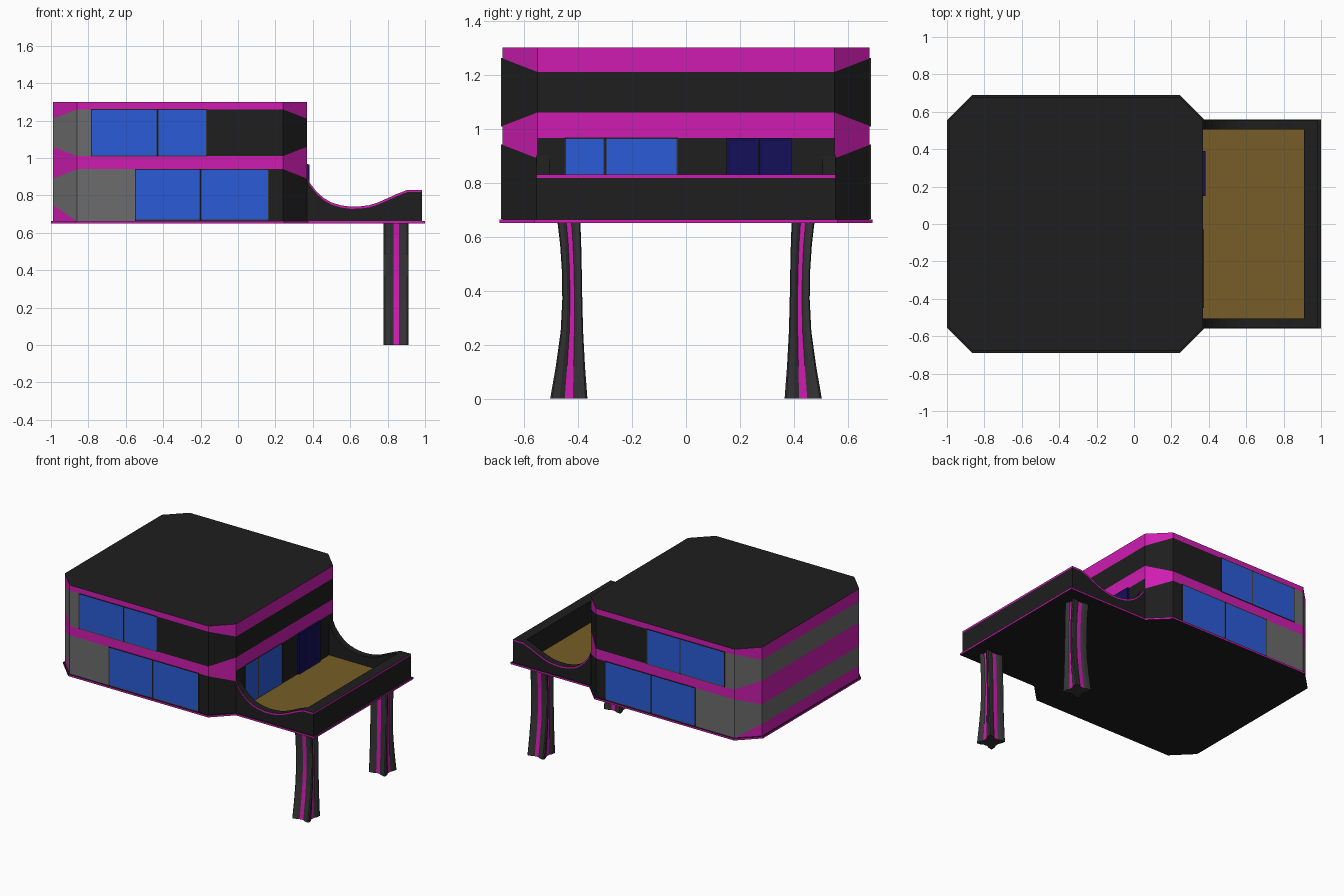
import bpy, bmesh
from mathutils import Vector

if "Cube" in bpy.data.objects:
    bpy.data.objects.remove(bpy.data.objects["Cube"])

COLORS = {
    "dark": (0.013, 0.013, 0.013), "magenta": (0.62, 0.012, 0.44),
    "grey": (0.15, 0.15, 0.15), "glass": (0.024, 0.105, 0.68),
    "frame": (0.035, 0.035, 0.035), "navy": (0.007, 0.005, 0.1),
    "ochre": (0.18, 0.11, 0.02), "leg": (0.035, 0.035, 0.035),
}
MATS = {}
for key, c in COLORS.items():
    MATS[key] = bpy.data.materials.new(key)
    MATS[key].diffuse_color = (*c, 1)


def build(name, faces):
    """Mesh object from (points, material) pairs."""
    bm, me, used = bmesh.new(), bpy.data.meshes.new(name), []
    for pts, mat in faces:
        uniq = []
        for p in pts:
            if all((Vector(p) - Vector(u)).length > 1e-5 for u in uniq):
                uniq.append(p)
        if len(uniq) < 3:
            continue
        if mat not in used:
            used.append(mat)
        f = bm.faces.new([bm.verts.new(p) for p in uniq])
        f.material_index = used.index(mat)
    bmesh.ops.remove_doubles(bm, verts=bm.verts, dist=1e-5)
    bm.to_mesh(me)
    bm.free()
    for m in used:
        me.materials.append(MATS[m])
    ob = bpy.data.objects.new(name, me)
    bpy.context.collection.objects.link(ob)
    return ob


def panel(name, lo, hi, normal, outer, inner, border, depth):
    """Box whose outward face is inset to hold glass or a door panel."""
    bm, me = bmesh.new(), bpy.data.meshes.new(name)
    lo, hi = Vector(lo), Vector(hi)
    for v in bmesh.ops.create_cube(bm, size=1)["verts"]:
        v.co = Vector((lo[i] + hi[i]) / 2 + v.co[i] * (hi[i] - lo[i]) for i in range(3))
    bm.normal_update()
    face = max(bm.faces, key=lambda f: f.normal.dot(Vector(normal)))
    bmesh.ops.inset_individual(bm, faces=[face], thickness=border, depth=-depth)
    face.material_index = 1
    bm.to_mesh(me)
    bm.free()
    me.materials.append(MATS[outer])
    me.materials.append(MATS[inner])
    bpy.context.collection.objects.link(bpy.data.objects.new(name, me))


# house body: chamfered footprint, counter-clockwise, with sloping trim bands
XL, XR, Y, C = -0.99, 0.37, 0.68, 0.13
foot = [(XL + C, -Y), (XR - C, -Y), (XR, C - Y), (XR, Y - C),
        (XR - C, Y), (XL + C, Y), (XL, Y - C), (XL, C - Y)]
BASE, ROOF = 0.66, 1.30


def levels(p):
    if abs(p[1]) > 0.6:
        return [BASE, BASE, 0.94, 1.01, 1.26, ROOF]
    return [BASE, 0.75 if p[0] < 0 else BASE, 0.89, 1.06, 1.21, ROOF]


faces = [([(x, y, ROOF) for x, y in foot], "dark")]
for i, p in enumerate(foot):
    q = foot[(i + 1) % 8]
    lp, lq = levels(p), levels(q)
    if p[0] == q[0] == XR:
        lp[2] = lq[2] = 0.965
    for k in range(5):
        split = {1: -0.55, 3: -0.785}.get(k)
        cuts = [(p, lp), (q, lq)]
        if split and (p[0] - split) * (q[0] - split) < 0:
            cuts.insert(1, ((split, p[1]), lp))
        for (a, la), (b, lb) in zip(cuts, cuts[1:]):
            mat = "magenta"
            if split:
                mat = "grey" if (a[0] + b[0]) / 2 < split else "dark"
            faces.append(([(*a, la[k]), (*b, lb[k]), (*b, lb[k + 1]), (*a, la[k + 1])], mat))
build("house_body", faces)

# base plate under house and terrace, magenta edge
half = [(-1, -0.555), (-0.865, -0.69), (0.245, -0.69), (0.375, -0.56), (1, -0.56)]
plate = half + [(x, -y) for x, y in reversed(half)]
z0, z1 = 0.65, 0.663
faces = [([(x, y, z1) for x, y in plate], "dark"),
         ([(x, y, z0) for x, y in reversed(plate)], "dark")]
for a, b in zip(plate, plate[1:] + plate[:1]):
    faces.append(([(*a, z0), (*b, z0), (*b, z1), (*a, z1)], "magenta"))
build("base_plate", faces)

# terrace floor
fx0, fx1, fy, fz = XR, 0.915, 0.51, 0.675
build("terrace_floor", [([(fx0, -fy, fz), (fx1, -fy, fz), (fx1, fy, fz), (fx0, fy, fz)], "ochre")])

# terrace parapet: curved sides and a straight end, swept around a U
rim = [(0.37, 0.90), (0.385, 0.865), (0.42, 0.82), (0.46, 0.785), (0.50, 0.762),
       (0.55, 0.747), (0.60, 0.74), (0.65, 0.741), (0.70, 0.747), (0.75, 0.763),
       (0.80, 0.785), (0.85, 0.808), (0.905, 0.829), (0.985, 0.83)]
side = [[(x, -0.553, BASE), (x, -0.553, z - 0.012), (x, -0.553, z),
         (min(x, 0.91), -0.505, z), (min(x, 0.91), -0.505, BASE)] for x, z in rim]
path = side + [[(x, -y, z) for x, y, z in s] for s in reversed(side)]
faces = []
for a, b in zip(path, path[1:]):
    for k, mat in enumerate(("dark", "magenta", "dark", "dark")):
        faces.append(([a[k], b[k], b[k + 1], a[k + 1]], mat))
build("terrace_parapet", faces)

# windows on front and back (mirrored)
for label, s in (("front", -1), ("back", 1)):
    for n, (x0, x1, lo, hi) in enumerate([(-0.785, -0.43, 1.008, 1.262), (-0.43, -0.165, 1.008, 1.262),
                                          (-0.55, -0.20, 0.665, 0.942), (-0.20, 0.165, 0.665, 0.942)]):
        ys = sorted((s * (Y - 0.01), s * (Y + 0.005)))
        panel(f"{label}_window_{n + 1}", (x0, ys[0], lo), (x1, ys[1], hi),
              (0, s, 0), "frame", "glass", 0.008, 0.003)

# terrace windows and double door
for n, (y0, y1) in enumerate([(-0.45, -0.30), (-0.30, -0.03)]):
    panel(f"terrace_window_{n + 1}", (XR - 0.01, y0, 0.67), (XR + 0.005, y1, 0.967),
          (1, 0, 0), "frame", "glass", 0.008, 0.003)
for n, (y0, y1) in enumerate([(0.15, 0.269), (0.271, 0.39)]):
    panel(f"door_leaf_{n + 1}", (XR - 0.01, y0, 0.67), (XR + 0.013, y1, 0.966),
          (1, 0, 0), "navy", "navy", 0.02, 0.004)

# curved support legs with a magenta groove down each side
quarter = [(1, -0.9), (0.93, -0.5), (0.78, -0.22), (0.78, 0.22), (0.93, 0.5), (1, 0.9), (0.9, 1)]
section = []
for cx, cy in ((1, 0), (0, 1), (-1, 0), (0, -1)):
    section += [(x * cx - y * cy, x * cy + y * cx) for x, y in quarter[:6]]
stations = [(0.0, -0.503, -0.365), (0.12, -0.482, -0.374), (0.25, -0.464, -0.381),
            (0.37, -0.458, -0.384), (0.48, -0.460, -0.386), (0.57, -0.466, -0.388), (0.655, -0.476, -0.391)]
for label, s in (("front", 1), ("back", -1)):
    rings = [[(0.845 + 0.066 * u, s * (ya + yb) / 2 + (yb - ya) / 2 * v, z) for u, v in section]
             for z, ya, yb in stations]
    faces = [(rings[0][::-1], "leg"), (rings[-1], "leg")]
    for a, b in zip(rings, rings[1:]):
        for k in range(24):
            j = (k + 1) % 24
            faces.append(([a[k], a[j], b[j], b[k]], "magenta" if k % 6 == 2 else "leg"))
    build(f"{label}_leg", faces)

for m in bpy.data.materials:
    if m.users and not m.is_grease_pencil:
        m.use_nodes = True
        m.node_tree.nodes["Principled BSDF"].inputs["Base Color"].default_value = m.diffuse_color
